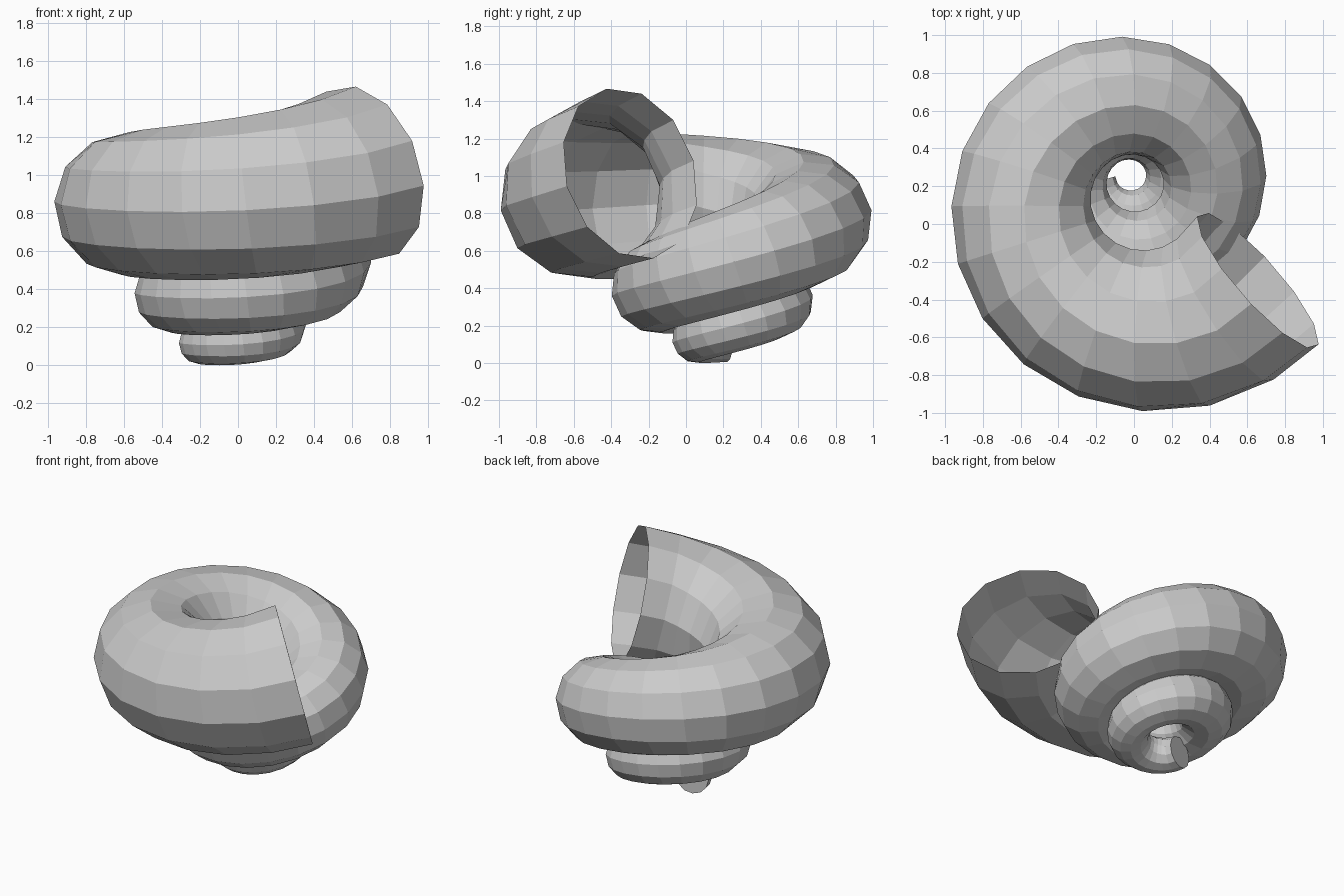
import bpy, bmesh, math
from mathutils import Vector

if "Cube" in bpy.data.objects:
    bpy.data.objects.remove(bpy.data.objects["Cube"])

SIDES, STEPS = 12, 48
START, END = math.radians(-527), math.radians(327.4)
GROWTH = math.log(1.846) / math.tau          # size ratio per whorl
RING, TUBE = 0.438, 0.270                    # whorl and tube radius at angle 0
APEX = Vector((-0.045, 0.309, -0.186))
DRIFT = Vector((0.033, -0.117, 0.740))       # tilted coiling axis

axis = DRIFT.normalized()
e1 = (Vector((1, 0, 0)) - axis * axis.x).normalized()
e2 = axis.cross(e1)

# Centre line of the coil
angles = [START + (END - START) * i / STEPS for i in range(STEPS + 1)]
scales = [math.exp(GROWTH * a) for a in angles]
path = [APEX + s * (DRIFT + RING * (e1 * math.cos(a) + e2 * math.sin(a)))
        for a, s in zip(angles, scales)]

# Sweep a growing 12-sided ring along the coil
bm = bmesh.new()
rings = []
for i, (c, s) in enumerate(zip(path, scales)):
    t = Vector((0, 0, 0))
    if i > 0:
        t += (c - path[i - 1]).normalized()
    if i < STEPS:
        t += (path[i + 1] - c).normalized()
    t.normalize()
    u = t.cross(axis).normalized()
    v = u.cross(t)
    rings.append([bm.verts.new(c + TUBE * s * (u * math.cos(k * math.tau / SIDES)
                                               + v * math.sin(k * math.tau / SIDES)))
                  for k in range(SIDES)])
for a, b in zip(rings, rings[1:]):
    for k in range(SIDES):
        j = (k + 1) % SIDES
        bm.faces.new((a[k], a[j], b[j], b[k]))

# Closed tip at the small end, open mouth at the large end
bm.faces.new(rings[0])
bmesh.ops.recalc_face_normals(bm, faces=bm.faces)

# Rest on the ground
low = min(p.co.z for p in bm.verts)
bmesh.ops.translate(bm, verts=bm.verts, vec=(0, 0, -low))

mesh = bpy.data.meshes.new("spiral_shell")
bm.to_mesh(mesh)
bm.free()
bpy.context.collection.objects.link(bpy.data.objects.new("spiral_shell", mesh))
